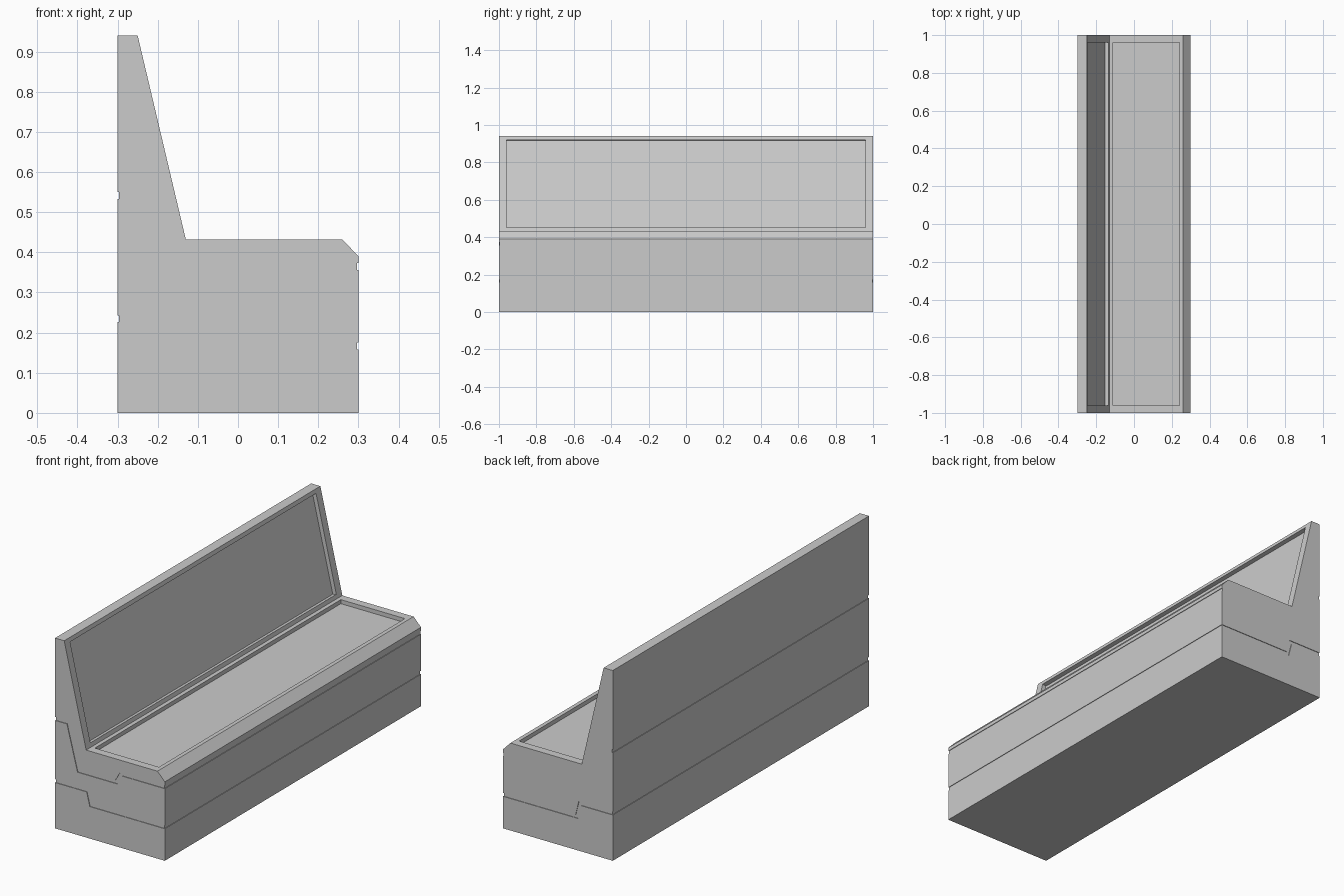
import bpy, bmesh
from mathutils import Vector

if "Cube" in bpy.data.objects:
    bpy.data.objects.remove(bpy.data.objects["Cube"])


def prism(name, profile, y0, y1):
    """Extrude an (x, z) outline along y."""
    bm = bmesh.new()
    face = bm.faces.new([bm.verts.new((x, y0, z)) for x, z in profile])
    ext = bmesh.ops.extrude_face_region(bm, geom=[face])["geom"]
    moved = [v for v in ext if isinstance(v, bmesh.types.BMVert)]
    bmesh.ops.translate(bm, verts=moved, vec=(0, y1 - y0, 0))
    bmesh.ops.recalc_face_normals(bm, faces=bm.faces)
    mesh = bpy.data.meshes.new(name)
    bm.to_mesh(mesh)
    bm.free()
    ob = bpy.data.objects.new(name, mesh)
    bpy.context.collection.objects.link(ob)
    return ob


def cut(ob, tool):
    """Subtract tool from ob and remove the tool."""
    mod = ob.modifiers.new("cut", 'BOOLEAN')
    mod.operation = 'DIFFERENCE'
    mod.solver = 'EXACT'
    mod.object = tool
    tool.hide_render = True
    bpy.context.view_layer.objects.active = ob
    bpy.ops.object.modifier_apply(modifier=mod.name)
    bpy.data.objects.remove(tool)


def recess(ob, a, b, normal, inset=0.02, depth=0.02):
    """Sink a shallow panel into the flat face running from a to b."""
    a, b, n = Vector(a), Vector(b), Vector(normal).normalized()
    t = (b - a).normalized() * inset
    a, b = a + t, b - t
    outline = [a - n * depth, b - n * depth, b + n * 0.05, a + n * 0.05]
    cut(ob, prism("recess_cutter", outline, -0.96, 0.96))


def groove(ob, upper, lower, core_end):
    """Cut a thin band that runs round the outside of the body."""
    band = prism("groove_cutter", upper + lower[::-1], -1.1, 1.1)
    d = 0.297
    core = prism("groove_core", [(-d, -0.1), (d, -0.1), (d, 1.1), (-d, 1.1)],
                 -0.997, core_end)
    cut(band, core)
    cut(ob, band)


# Bench body: side outline extruded over the full length
bench = prism("bench", [(-0.3, 0), (0.3, 0), (0.3, 0.39), (0.26, 0.432),
                        (-0.13, 0.432), (-0.25, 0.94), (-0.3, 0.94)], -1, 1)

# Sunken seat and backrest panels
recess(bench, (-0.13, 0.432), (0.26, 0.432), (0, 1))
recess(bench, (-0.13, 0.432), (-0.25, 0.94), (0.508, 0.12))

# Upper stepped groove (does not cross the +y end)
groove(bench,
       [(-0.35, 0.55), (-0.222, 0.55), (-0.163, 0.327),
        (0.03, 0.327), (0.057, 0.373), (0.35, 0.373)],
       [(-0.35, 0.533), (-0.235, 0.533), (-0.177, 0.31),
        (0.04, 0.31), (0.066, 0.356), (0.35, 0.356)], 1.2)

# Lower stepped groove, all the way round
groove(bench,
       [(-0.35, 0.243), (-0.114, 0.243), (-0.097, 0.175), (0.35, 0.175)],
       [(-0.35, 0.226), (-0.127, 0.226), (-0.11, 0.158), (0.35, 0.158)], 0.997)
